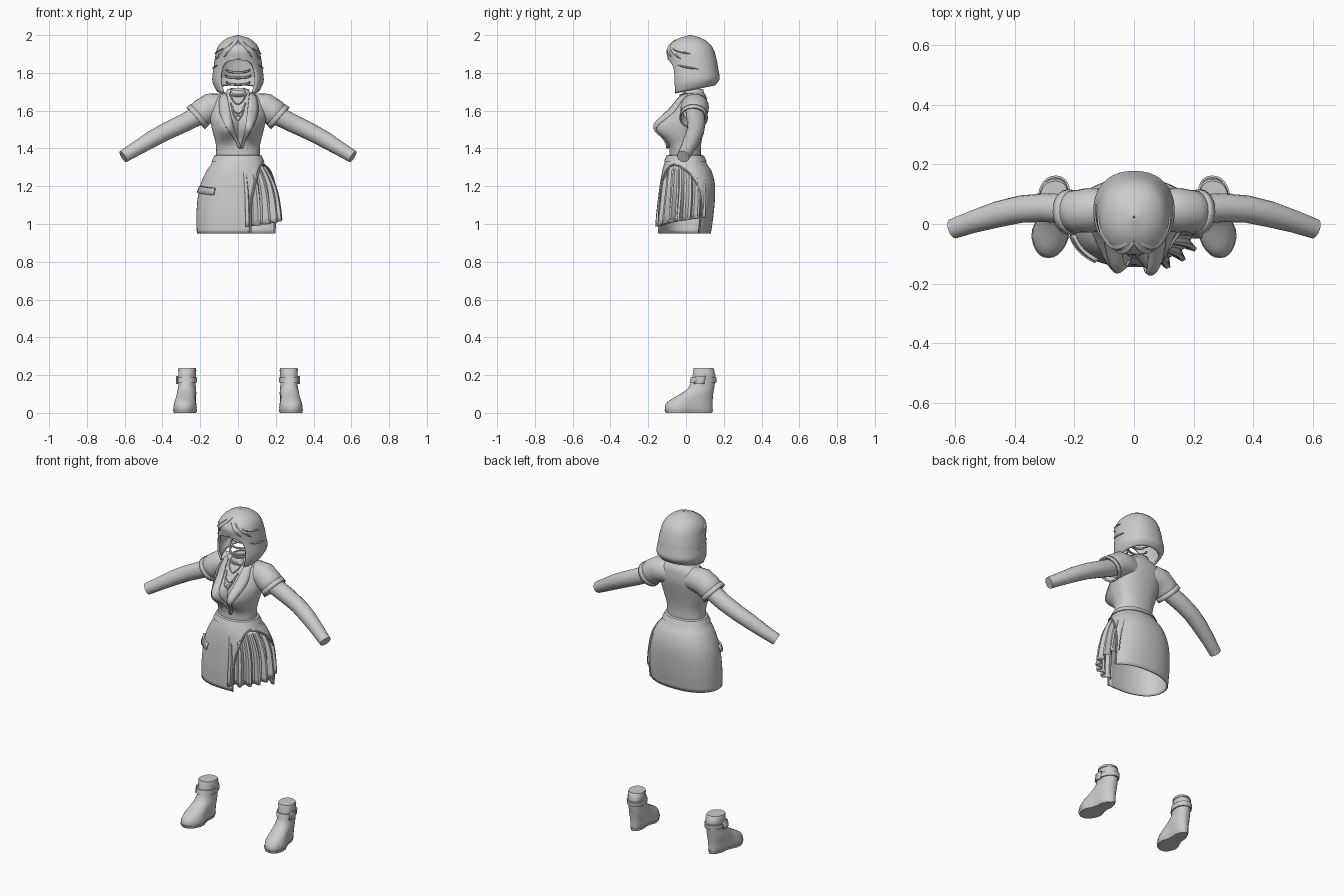
import bpy, bmesh, math
from mathutils import Vector

if "Cube" in bpy.data.objects:
    bpy.data.objects.remove(bpy.data.objects["Cube"])

grey = bpy.data.materials.new("light_grey")
grey.diffuse_color = (0.6, 0.6, 0.6, 1)
grey.use_nodes = True
grey.node_tree.nodes["Principled BSDF"].inputs["Base Color"].default_value = grey.diffuse_color
rad, pi = math.radians, math.pi


def grid(name, rows, closed=False, cap=(False, False), thick=0, angle=40):
    """Skin a list of point rows; optional thickness and end caps."""
    bm = bmesh.new()
    vs = [[bm.verts.new(p) for p in r] for r in rows]
    n = len(rows[0])
    for a, b in zip(vs, vs[1:]):
        for i in range(n if closed else n - 1):
            j = (i + 1) % n
            bm.faces.new((a[i], a[j], b[j], b[i]))
    for flag, r in zip(cap, (vs[0], vs[-1])):
        if flag:
            bm.faces.new(r)
    bmesh.ops.remove_doubles(bm, verts=bm.verts, dist=0.0004)
    bmesh.ops.recalc_face_normals(bm, faces=bm.faces)
    me = bpy.data.meshes.new(name)
    bm.to_mesh(me)
    bm.free()
    me.materials.append(grey)
    ob = bpy.data.objects.new(name, me)
    bpy.context.collection.objects.link(ob)
    if thick:
        m = ob.modifiers.new("thickness", 'SOLIDIFY')
        m.thickness = thick
        m.offset = -1
    bpy.ops.object.select_all(action='DESELECT')
    bpy.context.view_layer.objects.active = ob
    ob.select_set(True)
    bpy.ops.object.shade_smooth_by_angle(angle=rad(angle))
    return ob


def tube(name, pts, radii, n=16, cap=(True, True), thick=0):
    """Round tube along a path."""
    pts = [Vector(p) for p in pts]
    rows = []
    for i, p in enumerate(pts):
        d = (pts[min(i + 1, len(pts) - 1)] - pts[max(i - 1, 0)]).normalized()
        u = d.cross(Vector((0, 1, 0)) if abs(d.y) < 0.9 else Vector((0, 0, 1))).normalized()
        v = d.cross(u)
        rows.append([p + radii[i] * (u * math.cos(a) + v * math.sin(a))
                     for a in (2 * pi * k / n for k in range(n))])
    return grid(name, rows, True, cap, thick)


def lerp(table, z):
    """Width, front y and back y at height z, smoothly interpolated."""
    z = min(max(z, table[0][0]), table[-1][0])
    for i in range(len(table) - 1):
        if z <= table[i + 1][0]:
            break
    a, b = table[i], table[i + 1]
    p, q = table[max(i - 1, 0)], table[min(i + 2, len(table) - 1)]
    h = b[0] - a[0]
    t = (z - a[0]) / h
    out = []
    for k in (1, 2, 3):
        m0 = (b[k] - p[k]) / (b[0] - p[0]) * h
        m1 = (q[k] - a[k]) / (q[0] - a[0]) * h
        out.append((2*t**3 - 3*t*t + 1) * a[k] + (t**3 - 2*t*t + t) * m0
                   + (3*t*t - 2*t**3) * b[k] + (t**3 - t*t) * m1)
    return out


def ring_pt(table, z, th, s=1.0, off=0.0):
    w, f, b = lerp(table, z)
    c = (f + b) / 2
    e = lambda v: math.copysign(abs(v) ** 0.9, v)
    return Vector(((w * s + off) * e(math.cos(th)), c + ((b - c) * s + off) * e(math.sin(th)), z))


def steps(a, b, n):
    return [a + (b - a) * i / n for i in range(n + 1)]


# Torso with bust
TORSO = [(1.35, .116, -.088, .078), (1.42, .117, -.085, .08), (1.48, .132, -.085, .09),
         (1.55, .147, -.08, .105), (1.60, .148, -.062, .114), (1.65, .142, -.04, .112),
         (1.68, .112, -.02, .105), (1.70, .06, .0, .09)]


def bust(p, off=0.0):
    sz = .085 if p.z > 1.51 else .065
    if p.y < 0.02:
        p.y -= .085 * math.exp(-((abs(p.x) - .065) / .055) ** 2 - ((p.z - 1.51) / sz) ** 2)
    p.y -= off
    return p


def chest(x, z, off):
    w = lerp(TORSO, z)[0]
    c = min(abs(x) / w, 1) ** (1 / .9)
    th = -math.acos(min(c, 1))
    p = ring_pt(TORSO, z, th)
    p.x = x
    return bust(p, off)


grid("torso", [[bust(ring_pt(TORSO, z, 2 * pi * k / 56)) for k in range(56)]
               for z in steps(1.35, 1.70, 26)], True, (True, False))

# Lapels, neck, collar and necklace
for s in (-1, 1):
    rows = []
    for t in steps(0, 1, 16):
        z = 1.69 - .29 * t
        x0 = .062 * (1 - t) ** .8
        wd = .012 + .05 * math.sin(pi * min(1, t * 1.02 + .1)) * (1.1 - .5 * t)
        rows.append([chest(s * (x0 + wd * k) + .014 * t, z, .005 + .009 * (1 - k) + (.003 if s > 0 else 0))
                     for k in (0, .33, .66, 1)])
    grid("lapel", rows, thick=.008)
tube("neck", [(0, .03, 1.64), (0, .03, 1.68), (0, .025, 1.715)], [.055, .047, .045], 20, (True, False), .006)
COLLAR = [(1.66, .09, -.03, .11), (1.69, .068, -.02, .098), (1.715, .056, -.015, .09)]
grid("collar", [[ring_pt(COLLAR, z, a) for a in steps(rad(-50), rad(230), 24)]
                for z in (1.66, 1.69, 1.715)], thick=.006)
for drop, wid in ((1.635, .045), (1.585, .04), (1.555, .032)):
    pts = [chest(wid * u, drop + .055 * u * u, .006) for u in steps(-1, 1, 12)]
    tube("necklace", pts, [.004] * 13, 6)
tube("pendant", [chest(0, 1.56, .002), chest(0, 1.56, .014)], [.016, .012], 10)
tube("choker", [(.048 * math.cos(a), .02 + .048 * math.sin(a), 1.68) for a in steps(0, 2 * pi, 24)], [.007] * 25, 8)

# Sleeves and arms
for s in (-1, 1):
    m = lambda pts: [(s * x, y, z) for x, y, z in pts]
    tube("sleeve", m([(.05, .05, 1.61), (.10, .05, 1.622), (.145, .047, 1.618), (.185, .043, 1.593), (.22, .04, 1.563)]),
         [.055, .07, .075, .072, .072], 20, (True, False), .008)
    tube("sleeve_cuff", m([(.203, .041, 1.578), (.224, .04, 1.56)]), [.074, .076], 20, (False, False), .006)
    tube("arm", m([(.15, .047, 1.605), (.22, .05, 1.568), (.30, .055, 1.528), (.38, .05, 1.49),
                   (.46, .032, 1.447), (.54, .008, 1.398), (.608, -.016, 1.357)]),
         [.05, .05, .048, .046, .044, .038, .034], 16)

# Wrap skirt with an arched opening on one side
SKIRT = [(.95, .218, -.145, .132), (1.05, .22, -.145, .146), (1.15, .212, -.14, .154),
         (1.22, .195, -.135, .152), (1.28, .167, -.126, .135), (1.32, .14, -.115, .11), (1.365, .118, -.096, .086)]


def gap(z):
    if z < 1.05:
        return 1
    return math.sqrt(max(0, 1 - ((z - 1.05) / .265) ** 2))


rows, trim = [], ([], [])
for z in steps(.95, 1.26, 14) + steps(1.27, 1.315, 9) + [1.33, 1.35, 1.365]:
    g = gap(z)
    a0, a1 = rad(-30 + 60 * g), rad(330 - 45 * g)
    rows.append([ring_pt(SKIRT, z, a) for a in steps(a0, a1, 56)])
    if z <= 1.3151:
        trim[0].append(ring_pt(SKIRT, z, a0, 1, .003))
        trim[1].append(ring_pt(SKIRT, z, a1, 1, .003))
grid("skirt", rows, thick=.008)
path = trim[1] + trim[0][::-1][1:]
tube("opening_trim", path, [.005] * len(path), 6)

# Pleated panel inside the opening
rows = []
for t in steps(0, 1, 10):
    row = []
    for k in range(29):
        u = k / 28
        a = rad(-82 + 118 * u)
        z = 1.315 + (.985 + .05 * u - 1.315) * t
        amp = (.004 + .012 * t)
        row.append(ring_pt(SKIRT, z, a, .95, (amp if k % 4 < 2 else -amp) + .010 * t))
    rows.append(row)
grid("pleats", rows, thick=.004, angle=25)

# Waistband and pocket flap
grid("waistband", [[ring_pt(SKIRT, z, 2 * pi * k / 48, 1, o) for k in range(48)]
                   for z, o in ((1.33, .001), (1.332, .006), (1.362, .006), (1.366, -.004))], True)
grid("pocket_flap", [[ring_pt(SKIRT, z + .012 * u, rad(-123 - 42 * u), 1, o) for u in steps(0, 1, 8)]
                     for z, o in ((1.19, .002), (1.188, .012), (1.155, .016))], thick=.012)

# Bob hair: hollow shell with a face opening under the fringe
HAIR = [(1.69, .115, -.085, .155), (1.745, .136, -.092, .178), (1.84, .128, -.094, .168), (1.88, .122, -.098, .16),
        (1.92, .114, -.103, .148), (1.955, .095, -.08, .125), (1.985, .055, -.035, .08), (2.0, .004, .018, .026)]


def hair_pt(z, a, off=0.0):
    p = ring_pt(HAIR, z, a, 1, off)
    if z < 1.80:   # rim rises towards the back
        p.z += .045 * (1.80 - z) / .11 * max(0, min(1, (p.y + .06) / .22))
    return p


rows = []
for z in steps(1.69, 1.81, 7) + steps(1.82, 1.87, 8) + steps(1.885, 1.975, 7) + [1.985, 1.993, 1.998, 2.0]:
    g = max(0, 1 - (max(z - 1.78, 0) / .09) ** 3) ** .5
    a0 = rad(-90 + 42 * g)
    rows.append([hair_pt(z, a) for a in steps(a0, rad(-180) - a0 + 2 * pi, 48)])
grid("hair", rows, thick=.012)

# Hair locks laid over the fringe and sides
for s in (-1, 1):
    for z0, z1, a0, a1, wd in ((1.975, 1.885, -92, -55, .022), (1.965, 1.875, -75, -25, .02), (1.93, 1.90, -50, 0, .010),
                               (1.84, 1.82, -35, 10, .008)):
        r = []
        for t in steps(0, 1, 10):
            z, a = z0 + (z1 - z0) * t, rad(a0 + (a1 - a0) * t)
            h = wd * math.sin(pi * (.06 + .9 * t))
            r.append([hair_pt(min(z + h * k, 1.996), a if s > 0 else -pi - a, o)
                      for k, o in ((-1, -.002), (0, .005), (1, -.002))])
        grid("hair_lock", r)

# Curved bands inside the hood of hair
for z, w, y in ((1.815, .06, .05), (1.785, .065, .035), (1.75, .06, .02)):
    tube("inner_band", [(w * math.sin(a), y - .05 * math.cos(a), z - .012 * math.cos(a))
                        for a in steps(-pi / 2, pi / 2, 12)], [.007] * 13, 6)

# Wedge ankle boots: height, half width, toe y, heel y
SHOE = [(0, .062, -.105, .136), (.02, .066, -.112, .14), (.045, .064, -.108, .14), (.065, .06, -.09, .141),
        (.10, .054, -.03, .144), (.13, .047, .01, .149), (.17, .045, .028, .154), (.205, .047, .036, .155), (.237, .042, .045, .14)]


def shoe_pt(s, z, a, off=0.0):
    p = ring_pt(SHOE, z, a, 1, off)
    if z < .12:     # slim heel and pinched arch
        k = 1 - z / .12
        p.x *= 1 - k * (.35 * max(0, min(1, (p.y + .03) / .06)) + .12 * math.exp(-((p.y - .035) / .02) ** 2))
    p.x = s * (.265 + (.14 - p.y) * .09 + p.x)
    return p


for s in (-1, 1):
    ring = [2 * pi * k / 28 for k in range(28)]
    grid("boot", [[shoe_pt(s, z, a) for a in ring] for z in steps(0, .237, 16)], True, (True, True))
    for nm, z0, z1, o in (("sole", .001, .018, .003), ("ankle_strap", .16, .188, .007), ("boot_rim", .222, .237, .004)):
        grid(nm, [[shoe_pt(s, z, a, q) for a in ring]
                  for z, q in ((z0, -.002), (z0, o), (z1, o), (z1, -.002))], True)
    grid("buckle", [[shoe_pt(s, z, rad(a), o) for a in (-35, -15, 5)]
                    for z, o in ((.152, .004), (.154, .012), (.194, .012), (.196, .004))], thick=.004)
